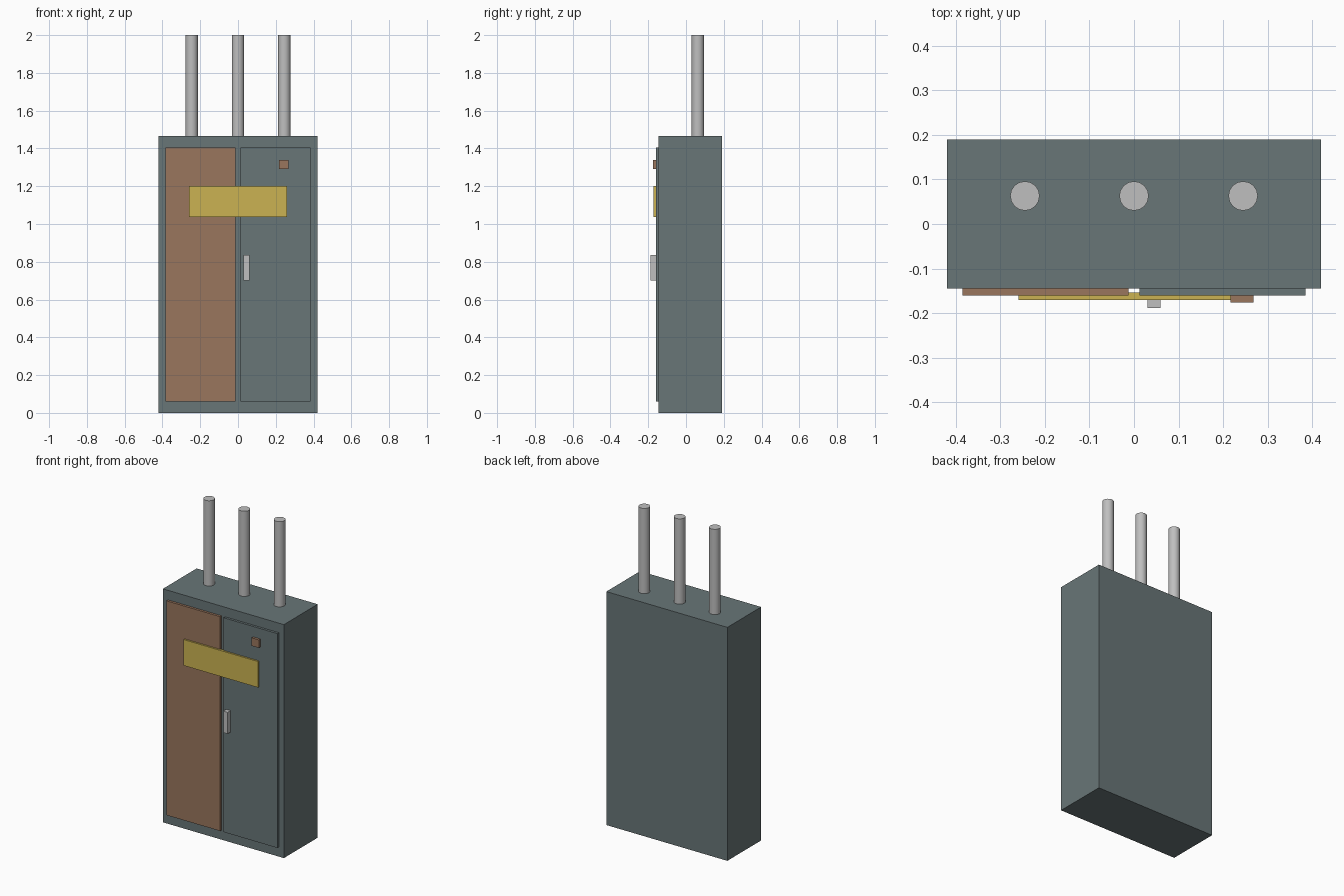
import bpy
import math

if "Cube" in bpy.data.objects:
    bpy.data.objects.remove(bpy.data.objects["Cube"], do_unlink=True)


def material(name, r, g, b):
    mat = bpy.data.materials.new(name)
    mat.use_nodes = True
    mat.diffuse_color = (r, g, b, 1)
    mat.node_tree.nodes["Principled BSDF"].inputs["Base Color"].default_value = (r, g, b, 1)
    return mat


slate = material("slate grey paint", 0.14, 0.18, 0.185)
rust = material("rust brown", 0.32, 0.18, 0.11)
yellow = material("dull yellow", 0.60, 0.45, 0.085)
steel = material("light steel", 0.52, 0.52, 0.52)


def box(name, mat, x, y, z):
    """Box spanning the given (low, high) range on each axis."""
    spans = (x, y, z)
    bpy.ops.mesh.primitive_cube_add(size=1, location=[(a + b) / 2 for a, b in spans])
    ob = bpy.context.object
    ob.name = name
    ob.scale = [b - a for a, b in spans]
    bpy.ops.object.transform_apply(location=False, rotation=False, scale=True)
    ob.data.materials.append(mat)
    return ob


# Cabinet body
FRONT, TOP = -0.145, 1.465
box("cabinet", slate, (-0.42, 0.42), (FRONT, 0.19), (0, TOP))

# Pair of doors
door_y, door_z = (-0.16, FRONT), (0.06, 1.405)
box("right_door", rust, (-0.385, -0.012), door_y, door_z)
box("left_door", slate, (0.012, 0.385), door_y, door_z)

# Fittings on the doors
box("sign_plate", yellow, (-0.259, 0.259), (-0.171, -0.154), (1.037, 1.2))
box("door_handle", steel, (0.03, 0.06), (-0.189, -0.159), (0.70, 0.835))
box("indicator_block", rust, (0.217, 0.268), (-0.176, -0.159), (1.29, 1.34))

# Three conduits rising from the roof
for name, x in (("right", -0.245), ("middle", 0), ("left", 0.245)):
    bpy.ops.mesh.primitive_cylinder_add(vertices=16, radius=0.033, depth=2 - TOP,
                                        location=(x, 0.063, (2 + TOP) / 2))
    pipe = bpy.context.object
    pipe.name = name + "_conduit"
    pipe.data.materials.append(steel)
    bpy.ops.object.shade_smooth_by_angle(angle=math.radians(35))
